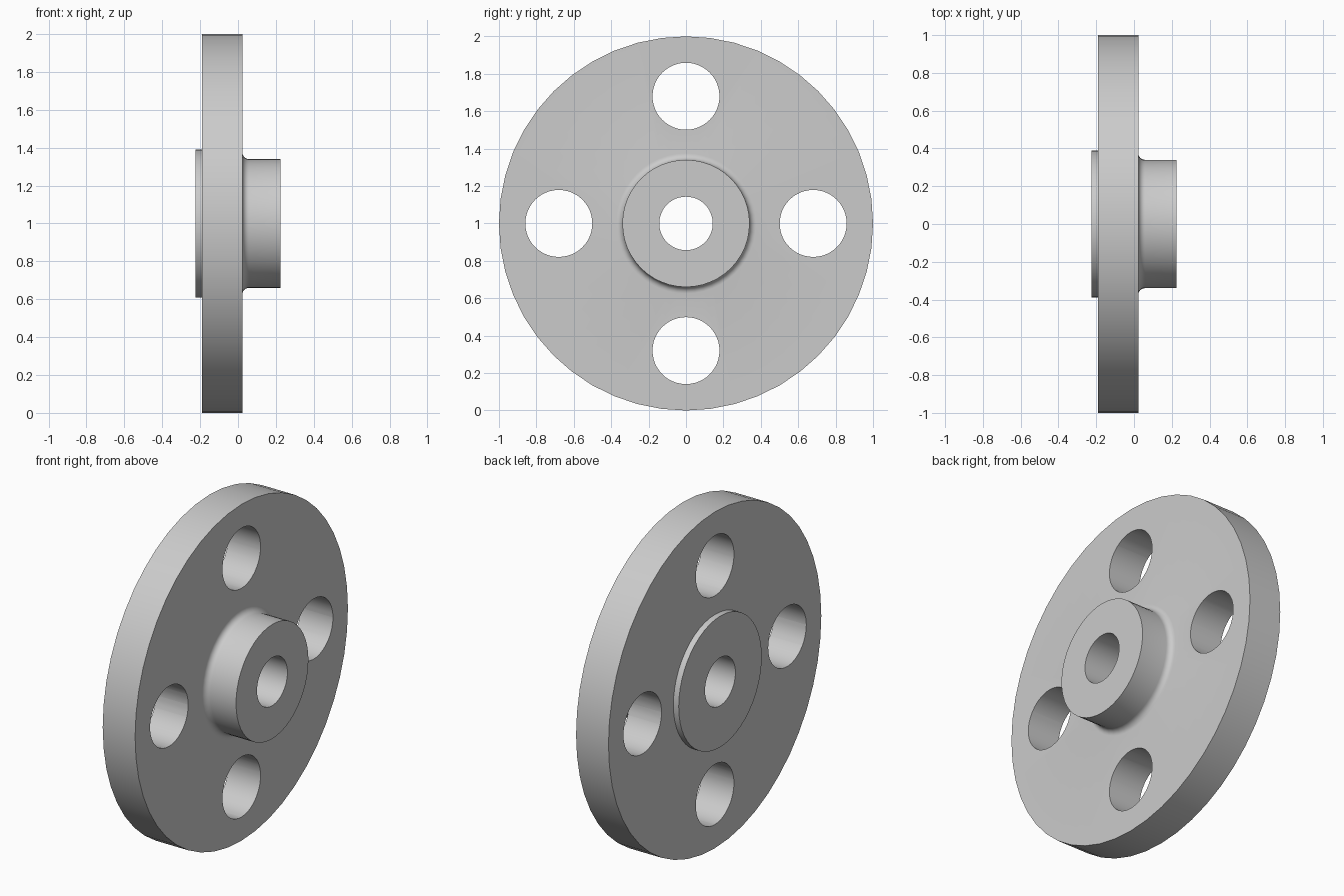
import bpy, bmesh
from math import sin, cos, pi, radians
from mathutils import Vector, Matrix

cube = bpy.data.objects.get("Cube")
if cube:
    bpy.data.objects.remove(cube)

CENTRE = Vector((0, 0, 1))
SEGMENTS = 48

grey = bpy.data.materials.new("steel grey")
grey.use_nodes = True
colour = (0.6, 0.6, 0.6, 1)
grey.diffuse_color = colour
grey.node_tree.nodes["Principled BSDF"].inputs["Base Color"].default_value = colour


def add_object(name, bm):
    bmesh.ops.recalc_face_normals(bm, faces=bm.faces)
    mesh = bpy.data.meshes.new(name)
    bm.to_mesh(mesh)
    bm.free()
    mesh.materials.append(grey)
    obj = bpy.data.objects.new(name, mesh)
    bpy.context.collection.objects.link(obj)
    return obj


def lathe(name, profile):
    """Spin a closed (x, radius) profile about the model's x axis."""
    bm = bmesh.new()
    verts = [bm.verts.new(CENTRE + Vector((x, 0, r))) for x, r in profile]
    edges = [bm.edges.new((a, b)) for a, b in zip(verts, verts[1:] + verts[:1])]
    bmesh.ops.spin(bm, geom=verts + edges, cent=CENTRE, axis=(1, 0, 0),
                   angle=2 * pi, steps=SEGMENTS, use_merge=True)
    bmesh.ops.remove_doubles(bm, verts=bm.verts, dist=1e-5)
    return add_object(name, bm)


# Flange: bore, raised face, disc, fillet and hub in one turned profile
bore, face, hub, fillet = 0.143, 0.39, 0.34, 0.035
back, disc_back, disc_front, front = -0.225, -0.19, 0.023, 0.225
curve = [(disc_front + fillet * (1 - cos(a)), hub + fillet * (1 - sin(a)))
         for a in (pi / 2 * i / 6 for i in range(7))]
profile = [(back, bore), (back, face), (disc_back, face), (disc_back, 1),
           (disc_front, 1), *curve, (front, hub), (front, bore)]
flange = lathe("flange", profile)

# Four bolt holes
bm = bmesh.new()
for i in range(4):
    angle = i * pi / 2
    place = CENTRE + Vector((-0.08, 0.68 * cos(angle), 0.68 * sin(angle)))
    bmesh.ops.create_cone(bm, cap_ends=True, segments=SEGMENTS, radius1=0.179,
                          radius2=0.179, depth=0.6,
                          matrix=Matrix.Translation(place) @ Matrix.Rotation(pi / 2, 4, 'Y'))
cutter = add_object("bolt_hole_cutter", bm)
cutter.hide_render = True

holes = flange.modifiers.new("bolt holes", 'BOOLEAN')
holes.operation = 'DIFFERENCE'
holes.solver = 'EXACT'
holes.object = cutter
bpy.ops.object.select_all(action='DESELECT')
flange.select_set(True)
bpy.context.view_layer.objects.active = flange
bpy.ops.object.modifier_apply(modifier=holes.name)
bpy.data.objects.remove(cutter)

# Smooth curved walls, crisp machined edges
bpy.ops.object.shade_smooth_by_angle(angle=radians(30))
